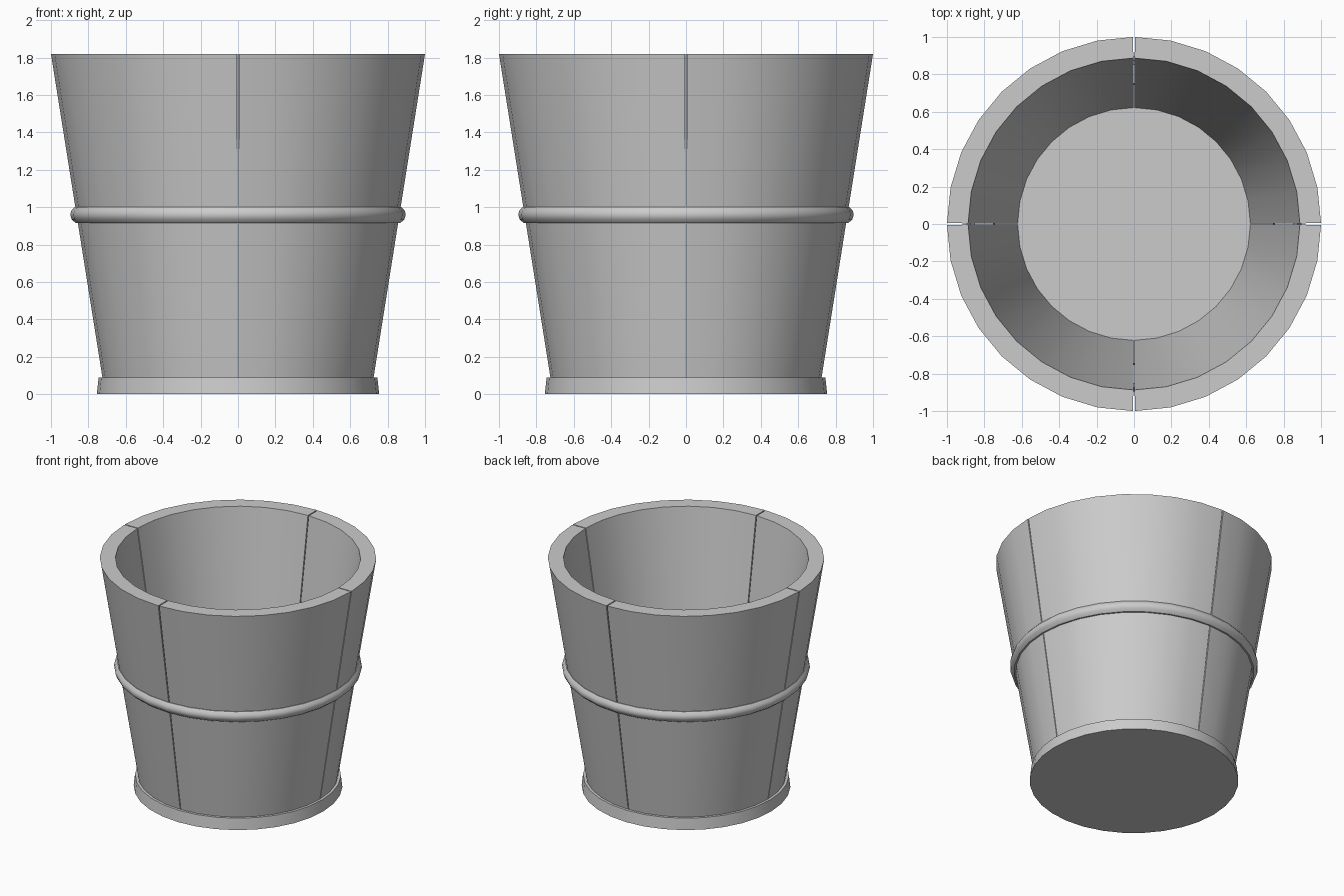
import bpy, bmesh
from math import sin, cos, radians

if "Cube" in bpy.data.objects:
    bpy.data.objects.remove(bpy.data.objects["Cube"])

SIDES = 32
STEP = 360 / SIDES


def make_object(name, bm):
    bmesh.ops.recalc_face_normals(bm, faces=bm.faces)
    mesh = bpy.data.meshes.new(name)
    bm.to_mesh(mesh)
    bm.free()
    obj = bpy.data.objects.new(name, mesh)
    bpy.context.collection.objects.link(obj)
    bpy.ops.object.select_all(action='DESELECT')
    obj.select_set(True)
    bpy.context.view_layer.objects.active = obj
    bpy.ops.object.shade_smooth_by_angle(angle=radians(35))
    return obj


def sweep(name, profile, angles, full):
    """Sweep a closed (radius, z) profile around z through the given angles."""
    bm = bmesh.new()
    rings = [[bm.verts.new((r * cos(radians(a)), r * sin(radians(a)), z))
              for r, z in profile] for a in angles]
    n = len(profile)
    pairs = list(zip(rings, rings[1:]))
    if full:
        pairs.append((rings[-1], rings[0]))
    for a, b in pairs:
        for i in range(n):
            j = (i + 1) % n
            bm.faces.new((a[i], b[i], b[j], a[j]))
    if not full:
        bm.faces.new(rings[0])
        bm.faces.new(rings[-1])
    return make_object(name, bm)


# Four curved staves with hairline gaps between them
GAP = 0.25
wall = [(0.725, 0.09), (1.0, 1.82), (0.887, 1.82), (0.622, 0.09)]
for q in range(4):
    a0 = 90 * q
    angles = [a0 + GAP] + [a0 + STEP * i for i in range(1, 8)] + [a0 + 90 - GAP]
    sweep(f"wall_stave_{q + 1}", wall, angles, False)

# Hoop around the middle
hoop = [(0.85, 0.915), (0.868, 0.915), (0.889, 0.935), (0.897, 0.958),
        (0.892, 0.98), (0.875, 1.0), (0.85, 1.0)]
sweep("middle_hoop", hoop, [STEP * i for i in range(SIDES)], True)

# Solid base disc, slightly tapered
bm = bmesh.new()
bmesh.ops.create_cone(bm, cap_ends=True, segments=SIDES,
                      radius1=0.755, radius2=0.745, depth=0.09)
bmesh.ops.translate(bm, verts=bm.verts, vec=(0, 0, 0.045))
make_object("base_disc", bm)
